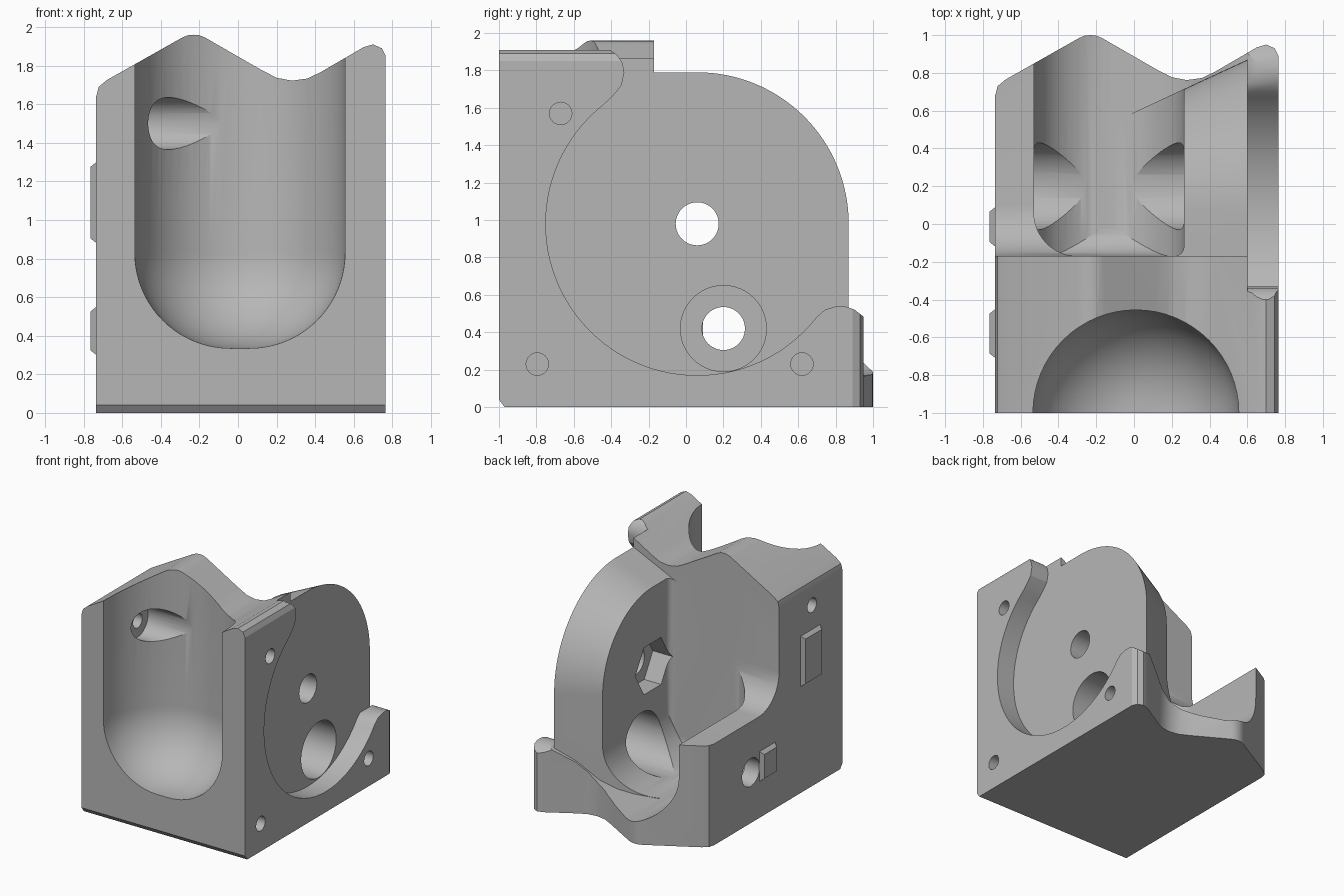
import bpy, bmesh
from math import cos, sin, radians

if "Cube" in bpy.data.objects:
    bpy.data.objects.remove(bpy.data.objects["Cube"], do_unlink=True)

grey = bpy.data.materials.new("plain grey")
grey.use_nodes = True
grey.diffuse_color = (0.47, 0.47, 0.47, 1)
grey.node_tree.nodes["Principled BSDF"].inputs["Base Color"].default_value = (0.47, 0.47, 0.47, 1)


def arc(cx, cy, r, start, end, steps=24):
    """Points along an arc, angles in degrees."""
    angles = [radians(start + (end - start) * i / steps) for i in range(steps + 1)]
    return [(cx + r * cos(a), cy + r * sin(a)) for a in angles]


def circle(cx, cy, r, sides=48):
    return arc(cx, cy, r, 0, 360, sides)[:-1]


def place(axis, a, b, along):
    return {"x": (along, a, b), "y": (a, along, b), "z": (a, b, along)}[axis]


def loft(name, axis, sections):
    """Closed solid through (position, outline) sections along an axis."""
    bm = bmesh.new()
    rings = [[bm.verts.new(place(axis, a, b, pos)) for a, b in pts] for pos, pts in sections]
    bm.faces.new(rings[0])
    bm.faces.new(rings[-1])
    for low, high in zip(rings, rings[1:]):
        for i in range(len(low)):
            j = (i + 1) % len(low)
            bm.faces.new((low[i], low[j], high[j], high[i]))
    bmesh.ops.recalc_face_normals(bm, faces=bm.faces)
    mesh = bpy.data.meshes.new(name)
    bm.to_mesh(mesh)
    bm.free()
    mesh.materials.append(grey)
    obj = bpy.data.objects.new(name, mesh)
    bpy.context.collection.objects.link(obj)
    return obj


def prism(name, axis, pts, low, high):
    return loft(name, axis, [(low, pts), (high, pts)])


def combine(target, tool, operation):
    """Apply a boolean and discard the tool."""
    mod = target.modifiers.new("boolean", "BOOLEAN")
    mod.operation, mod.object, mod.solver = operation, tool, "EXACT"
    graph = bpy.context.evaluated_depsgraph_get()
    graph.update()
    result = bpy.data.meshes.new_from_object(target.evaluated_get(graph))
    target.modifiers.clear()
    target.data = result
    bpy.data.objects.remove(tool, do_unlink=True)


def drill(y, z, r, low, high, sides=48):
    combine(body, prism("drill", "x", circle(y, z, r, sides), low, high), "DIFFERENCE")


# L-shaped body: front tower and base joined by a concave fillet
side = [(-1, 0.04), (-0.97, 0), (1.2, 0), (1.2, 0.84)]
side += arc(0.1, 1.11, 0.27, 270, 180, 12) + [(-0.17, 2.2), (-1, 2.2)]
body = prism("housing_body", "x", side, -1.2, 1.2)

# Wavy ridge outline, used for both the tower top and the base back
ridge = [(-0.735, 1.64), (-0.722, 1.69), (-0.68, 1.725), (-0.29, 1.945), (-0.26, 1.957),
         (-0.23, 1.96), (-0.2, 1.957), (-0.17, 1.945), (0.12, 1.778), (0.2, 1.737),
         (0.28, 1.722), (0.36, 1.733), (0.43, 1.767), (0.65, 1.895), (0.7, 1.91),
         (0.745, 1.89), (0.765, 1.85)]
front = [(-0.735, -0.2)] + ridge + [(0.765, -0.2)]
plan = [(-0.735, -1.2)] + [(x, z - 0.96) for x, z in ridge] + [(0.765, -1.2)]
combine(body, prism("tower_outline", "y", front, -1.3, 1.3), "INTERSECT")
combine(body, prism("base_outline", "z", plan, -0.3, 2.3), "INTERSECT")

# Base lip that dips towards the middle of the back
lip = [(-0.13, 0.165), (0.05, 0.19), (0.16, 0.22), (0.28, 0.28), (0.45, 0.43), (0.6, 0.52),
       (0.66, 0.54), (1.2, 0.54), (1.2, 2.3), (-0.13, 2.3)]
combine(body, prism("lip_cutter", "y", lip, -0.17, 1.3), "DIFFERENCE")

# Round-cornered side plate with a sloping rim
def plate_outline(r):
    return [(-0.3, 0.05), (-0.3, 0.98 + r)] + arc(0.06, 0.98, r, 90, 0, 32) + [(0.06 + r, 0.05)]

plate = loft("side_plate", "x", [(-0.13, plate_outline(0.47)), (0.33, plate_outline(0.685)),
                                 (0.6, plate_outline(0.81))])
combine(body, plate, "UNION")

# Rear trough with rounded floor and rounded inner end
trough = prism("trough_cutter", "y", arc(-0.1325, 0.5675, 0.3975, 180, 360, 32)
               + [(0.265, 2.4), (-0.53, 2.4)], -0.4, 1.4)
trough_plan = arc(-0.3, 0.06, 0.23, 180, 270, 12) + arc(0.215, -0.12, 0.05, 270, 360, 4)
trough_plan += [(0.5, -0.12), (0.5, 1.3), (-0.7, 1.3), (-0.7, 0.06)]
trough_plan = [p for p in trough_plan if p != (0.5, -0.12)]
combine(trough, prism("trough_end", "z", trough_plan, 0, 2.3), "INTERSECT")
trough_side = arc(0.0, 0.34, 0.17, 180, 270, 10) + [(1.25, 0.17), (1.25, 2.25), (-0.17, 2.25)]
combine(trough, prism("trough_floor", "x", trough_side, -1, 1), "INTERSECT")
combine(body, trough, "DIFFERENCE")

# Circular pocket in the left side, running out past two rounded tips
pocket = [(-0.4, 2.3), (-0.4, 1.905), (-0.365, 1.88), (-0.34, 1.84), (-0.33, 1.79),
          (-0.345, 1.72), (-0.39, 1.665)]
pocket += arc(0.06, 0.98, 0.81, 128, 322, 56)
pocket += [(0.745, 0.522), (0.8, 0.538), (0.85, 0.538), (0.9, 0.522), (0.96, 0.475),
           (1.3, 0.475), (1.3, 2.3)]
combine(body, prism("pocket_cutter", "x", pocket, 0.6, 1.3), "DIFFERENCE")

# Front scoop: an upright round channel with a rounded bottom
scoop_curve = [(0.03, 0.335)] + arc(0.05, 0.83, 0.495, 270, 360, 20) + [(0.545, 2.4)]
scoop = loft("scoop_cutter", "z", [(z, circle(0.01, -1, r, 64)) for r, z in scoop_curve[1:]])
combine(body, scoop, "DIFFERENCE")

# Through holes, wide bore and hexagonal nut recess
drill(0.2, 0.42, 0.23, -0.6, 1.2)
drill(0.2, 0.42, 0.115, -1.2, 0)
drill(0.06, 0.98, 0.115, 0, 1.2)
drill(0.06, 0.98, 0.225, 0.1, 0.42, 6)

# Blind screw holes in the left side
for y, z in ((-0.67, 1.57), (-0.795, 0.23), (0.62, 0.23)):
    drill(y, z, 0.06, 0.6, 1.2, 24)

# Upper screw hole on the right side, opening into the scoop
drill(-0.6, 1.5, 0.06, -1.2, -0.4, 24)
drill(-0.6, 1.5, 0.135, -0.5, 0)

# Small tapered tabs on the right side
def tab(name, y0, y1, z0, z1):
    def rect(inset):
        a, b, c, d = y0 + inset, y1 - inset, z0 + inset, z1 - inset
        return [(a, c), (b, c), (b, d), (a, d)]
    return loft(name, "x", [(-0.765, rect(0.025)), (-0.734, rect(0))])

tab("upper_tab", -0.71, -0.45, 0.88, 1.3)
tab("lower_tab", -0.12, 0.09, 0.3, 0.55)

# Smooth shading on the curved surfaces
bpy.ops.object.select_all(action="DESELECT")
body.select_set(True)
bpy.context.view_layer.objects.active = body
bpy.ops.object.shade_smooth_by_angle(angle=radians(25))
